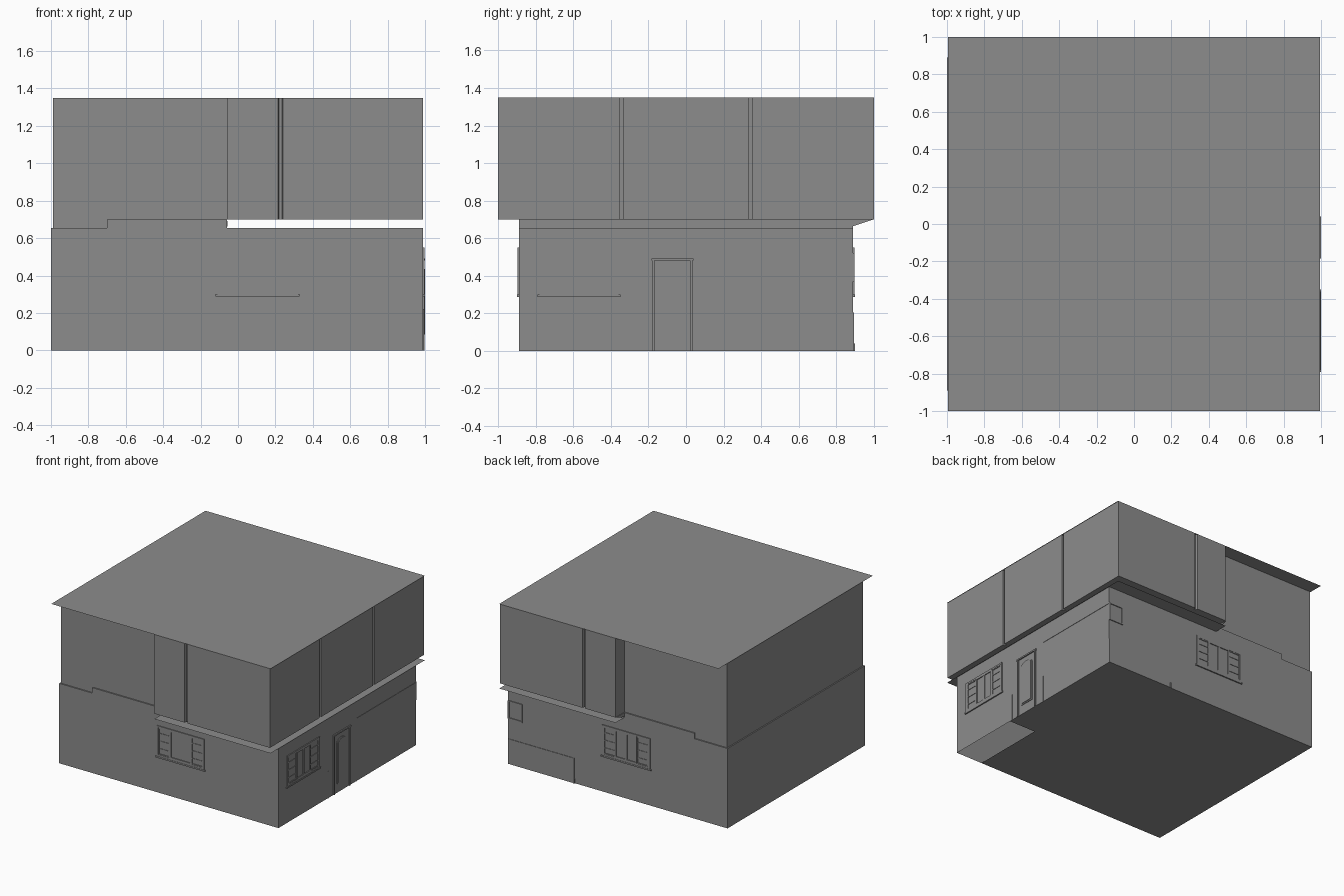
import bpy, bmesh, math
from mathutils import Vector

if "Cube" in bpy.data.objects:
    bpy.data.objects.remove(bpy.data.objects["Cube"])

# Dark grey paint used on every part
paint = bpy.data.materials.new("dark_grey")
paint.diffuse_color = (0.265, 0.265, 0.265, 1)
paint.use_nodes = True
paint.node_tree.nodes["Principled BSDF"].inputs["Base Color"].default_value = paint.diffuse_color


def finish(name, bm):
    bmesh.ops.recalc_face_normals(bm, faces=bm.faces)
    me = bpy.data.meshes.new(name)
    bm.to_mesh(me)
    bm.free()
    me.materials.append(paint)
    ob = bpy.data.objects.new(name, me)
    bpy.context.collection.objects.link(ob)
    return ob


def prism(name, pts, axis, lo, hi, skip=(), caps=(True, True)):
    """Extrude a 2D profile along an axis; skip lists open side segments."""
    def at(p, h):
        return Vector({'x': (h, p[0], p[1]), 'y': (p[0], h, p[1]), 'z': (p[0], p[1], h)}[axis])
    bm = bmesh.new()
    a = [bm.verts.new(at(p, lo)) for p in pts]
    b = [bm.verts.new(at(p, hi)) for p in pts]
    n = len(pts)
    for i in range(n):
        if i not in skip:
            j = (i + 1) % n
            bm.faces.new((a[i], a[j], b[j], b[i]))
    if caps[0]:
        bm.faces.new(a)
    if caps[1]:
        bm.faces.new(b)
    return finish(name, bm)


def plate(name, pts, z):
    bm = bmesh.new()
    bm.faces.new([bm.verts.new((x, y, z)) for x, y in pts])
    return finish(name, bm)


def rect(x0, x1, y0, y1):
    return [(x0, y0), (x1, y0), (x1, y1), (x0, y1)]


def relief(name, wall, bars):
    """Flat bars (u0, u1, z0, z1, depth) standing proud of one wall."""
    bm = bmesh.new()
    for u0, u1, z0, z1, d in bars:
        vs = bmesh.ops.create_cube(bm, size=1)['verts']
        for v in vs:
            u = u0 if v.co.x < 0 else u1
            z = z0 if v.co.z < 0 else z1
            out = d if v.co.y > 0 else 0
            v.co = {'front': (u, -0.89 - out, z), 'back': (u, 0.89 + out, z),
                    'right': (0.99 + out, u, z), 'inner': (-0.06 + out, u, z)}[wall]
    return finish(name, bm)


def frame(u0, u1, z0, z1, t, d):
    return [(u0, u1, z0, z0 + t, d), (u0, u1, z1 - t, z1, d),
            (u0, u0 + t, z0 + t, z1 - t, d), (u1 - t, u1, z0 + t, z1 - t, d)]


def window(name, wall, u0, u1, middle=False):
    z0, z1, side = 0.30, 0.55, 0.12
    bars = frame(u0, u1, z0, z1, 0.014, 0.007)
    bars.append((u0 - 0.01, u1 + 0.01, z0 - 0.012, z0, 0.01))
    # Side sashes with their own frames and glazing bars
    for a, b in ((u0 + 0.014, u0 + side), (u1 - side, u1 - 0.014)):
        bars += frame(a, b, z0 + 0.014, z1 - 0.014, 0.008, 0.005)
        for k in (1, 2, 3):
            z = z0 + (z1 - z0) * k / 4
            bars.append((a + 0.008, b - 0.008, z - 0.004, z + 0.004, 0.004))
    bars += frame(u0 + side, u1 - side, z0 + 0.014, z1 - 0.014, 0.008, 0.007)
    if middle:
        c = (u0 + u1) / 2
        bars.append((c - 0.008, c + 0.008, z0 + 0.022, z1 - 0.022, 0.006))
    return relief(name, wall, bars)


# Ground storey, with the stepped wall top and an L-shaped floor
prism("ground_storey_walls",
      [(-1, 0), (0.99, 0), (0.99, 0.655), (-0.06, 0.655), (-0.06, 0.7),
       (-0.7, 0.7), (-0.7, 0.655), (-1, 0.655)], 'y', -0.89, 0.89, skip=(0,))
plate("ground_floor", [(-1, -0.89), (0.75, -0.89), (0.75, -0.27), (0.99, -0.27),
                       (0.99, 0.89), (-1, 0.89)], 0)

# Upper storey footprint, grooved between wall panels and mirrored front to back
g = 0.02
half = [(-0.99, -0.88), (-0.06, -0.88), (-0.06, -1),
        (0.215, -1), (0.22, -1 + g), (0.235, -1 + g), (0.24, -1), (0.99, -1),
        (0.99, -0.355), (0.99 - g, -0.355), (0.99 - g, -0.335), (0.99, -0.335)]
foot = half + [(x, -y) for x, y in reversed(half)]
prism("upper_storey_walls", foot, 'z', 0.7, 1.35, caps=(True, False))
prism("upper_wall_foot", rect(-0.99, -0.7, -0.88, 0.88), 'z', 0.655, 0.7,
      caps=(False, False))

# Thin roof and the ledge under the overhang
plate("flat_roof", rect(-0.995, 0.995, -1, 1), 1.35)
plate("overhang_ledge", rect(-0.06, 0.995, -1, 1), 0.656)

# Rear gusset between ledge and upper floor
prism("rear_gusset", [(0.88, 0.66), (1, 0.7), (0.88, 0.7)], 'x', -0.065, -0.06)

# Frame on the wall inside the gap
relief("gap_frame", 'inner', frame(-0.19, 0.19, 0.657, 0.699, 0.005, 0.002)
       + frame(-0.15, 0.15, 0.662, 0.692, 0.004, 0.003))

# Windows
window("front_window", 'front', -0.11, 0.32)
window("back_window", 'back', -0.3, 0.135, middle=True)
window("right_window", 'right', -0.78, -0.36, middle=True)

# Door with casing and arched panel
relief("door_frame", 'right', [(-0.18, -0.168, 0, 0.48, 0.008), (0.022, 0.034, 0, 0.48, 0.008),
                               (-0.185, 0.04, 0.48, 0.492, 0.01)])


def arch(inset):
    r = 0.062 - inset
    top = [(-0.072 + r * math.cos(t), 0.41 + 0.5 * r * math.sin(t))
           for t in [math.pi * k / 8 for k in range(9)]]
    return [(-0.072 - r, 0.075 + inset), (-0.072 + r, 0.075 + inset)] + top[0:]


prism("door_panel_moulding", arch(0), 'x', 0.99, 0.995)
prism("door_panel", arch(0.01), 'x', 0.99, 1.0)

# Wall trims on the right side
relief("right_wall_trim", 'right', [(-0.25, -0.243, 0, 0.22, 0.004), (0.113, 0.12, 0, 0.22, 0.004),
                                    (0.12, 0.89, 0.51, 0.516, 0.003)])

# Small box and low panel on the back
relief("back_wall_box", 'back', frame(0.86, 0.99, 0.37, 0.52, 0.01, 0.007))
relief("back_low_panel", 'back', [(0.39, 0.99, 0, 0.205, 0.004), (0.385, 0.395, 0, 0.04, 0.01)])
